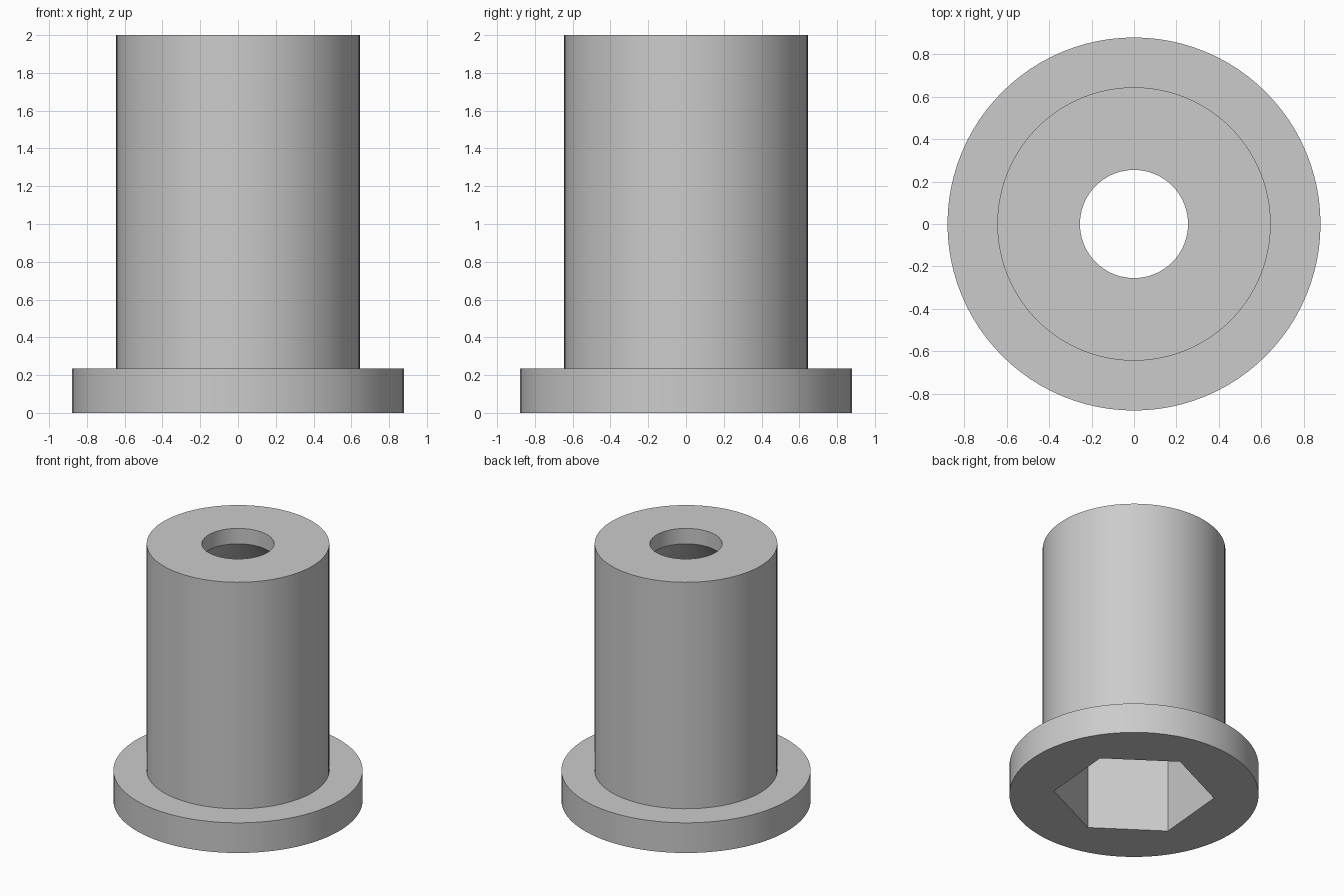
import bpy, bmesh, math

if "Cube" in bpy.data.objects:
    bpy.data.objects.remove(bpy.data.objects["Cube"], do_unlink=True)

SEGMENTS = 96
HEIGHT = 2.0
FLANGE_R, FLANGE_H = 0.88, 0.235
BODY_R = 0.645
BORE_R, BORE_H = 0.255, 0.12
HEX_R, HEX_TURN = 0.567, math.radians(25)

grey = bpy.data.materials.new("plain grey")
grey.use_nodes = True
grey.diffuse_color = (0.6, 0.6, 0.6, 1)
grey.node_tree.nodes["Principled BSDF"].inputs["Base Color"].default_value = (0.6, 0.6, 0.6, 1)


def lathe(name, profile, sides=SEGMENTS, turn=0.0):
    """Solid of revolution from (radius, z) points listed bottom to top."""
    bm = bmesh.new()
    rings = []
    for r, z in profile:
        angles = [turn + math.tau * i / sides for i in range(sides)]
        rings.append([bm.verts.new((r * math.cos(a), r * math.sin(a), z)) for a in angles])
    for low, high in zip(rings, rings[1:]):
        for i in range(sides):
            j = (i + 1) % sides
            bm.faces.new((low[i], low[j], high[j], high[i]))
    bm.faces.new(rings[0][::-1])
    bm.faces.new(rings[-1])
    mesh = bpy.data.meshes.new(name)
    bm.to_mesh(mesh)
    bm.free()
    mesh.materials.append(grey)
    obj = bpy.data.objects.new(name, mesh)
    bpy.context.collection.objects.link(obj)
    return obj


def boolean(target, other, operation):
    """Apply a boolean and discard the helper."""
    bpy.ops.object.select_all(action="DESELECT")
    bpy.context.view_layer.objects.active = target
    target.select_set(True)
    mod = target.modifiers.new(operation.lower(), "BOOLEAN")
    mod.operation, mod.object, mod.solver = operation, other, "EXACT"
    bpy.ops.object.modifier_apply(modifier=mod.name)
    bpy.data.objects.remove(other, do_unlink=True)


# Outer shape: wide flange below a plain cylinder
bushing = lathe("flanged_bushing", [
    (FLANGE_R, 0), (FLANGE_R, FLANGE_H), (BODY_R, FLANGE_H), (BODY_R, HEIGHT)])

# Cavity: hexagonal socket narrowing through a 45 degree cone into the round bore
bore_z = HEIGHT - BORE_H
wide = HEX_R + 0.1
cavity = lathe("cavity_cutter", [
    (wide, -0.2), (wide, bore_z - (wide - BORE_R)), (BORE_R, bore_z), (BORE_R, HEIGHT + 0.2)])
hexagon = lathe("hexagon_cutter", [(HEX_R, -0.1), (HEX_R, HEIGHT + 0.1)], 6, HEX_TURN)
boolean(cavity, hexagon, "INTERSECT")
boolean(bushing, cavity, "DIFFERENCE")

bushing.select_set(True)
bpy.ops.object.shade_smooth_by_angle(angle=math.radians(30))
